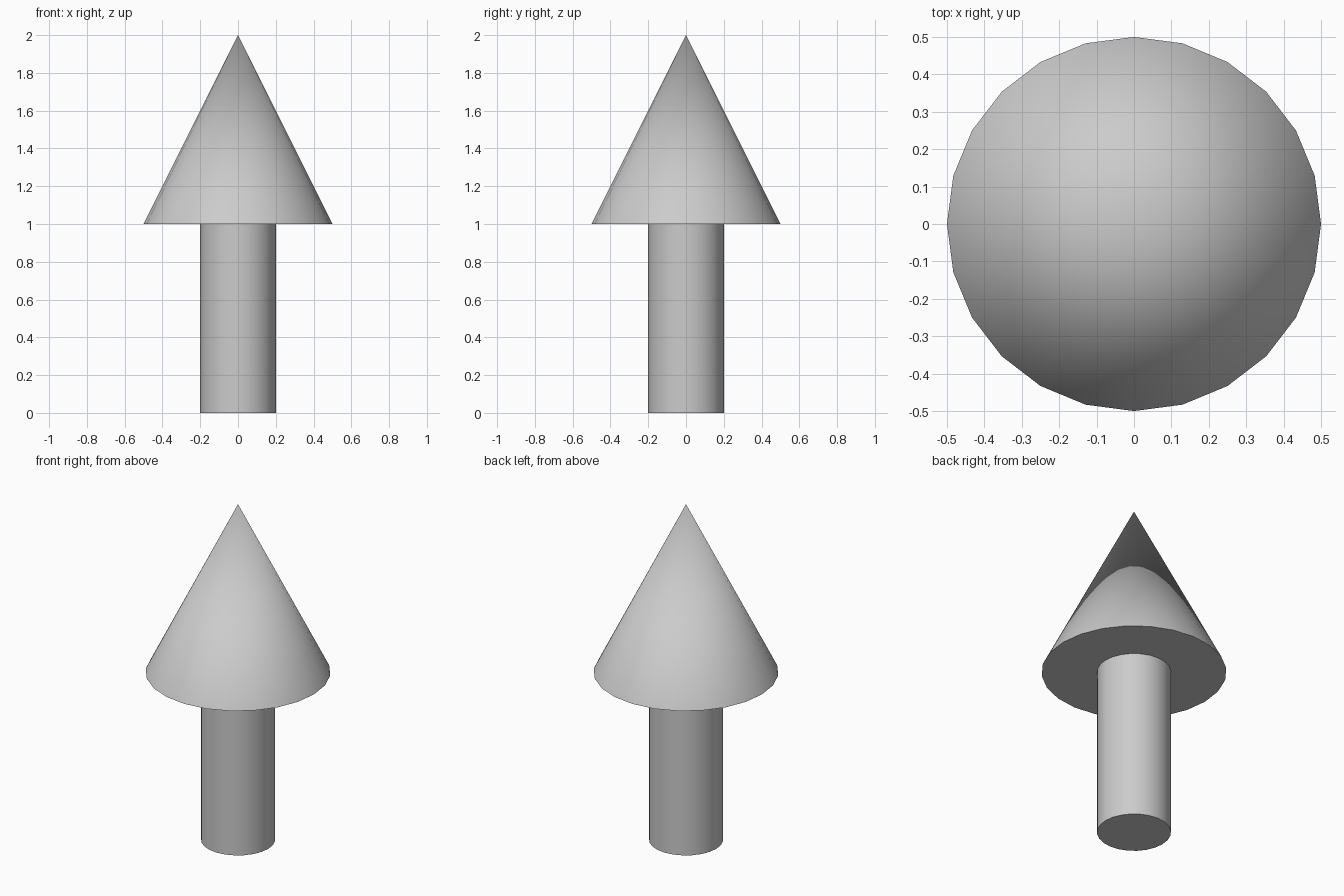
import bpy
import math

if "Cube" in bpy.data.objects:
    bpy.data.objects.remove(bpy.data.objects["Cube"])

SIDES = 24


def finish(name):
    # Smooth round sides, keep the rims crisp
    obj = bpy.context.object
    obj.name = name
    bpy.ops.object.shade_smooth_by_angle(angle=math.radians(30))
    return obj


# Shaft standing on the ground
bpy.ops.mesh.primitive_cylinder_add(vertices=SIDES, radius=0.2, depth=1.0,
                                    location=(0, 0, 0.5))
finish("arrow_shaft")

# Pointed head resting on the shaft
bpy.ops.mesh.primitive_cone_add(vertices=SIDES, radius1=0.5, radius2=0.0,
                                depth=1.0, location=(0, 0, 1.5))
finish("arrow_head")
